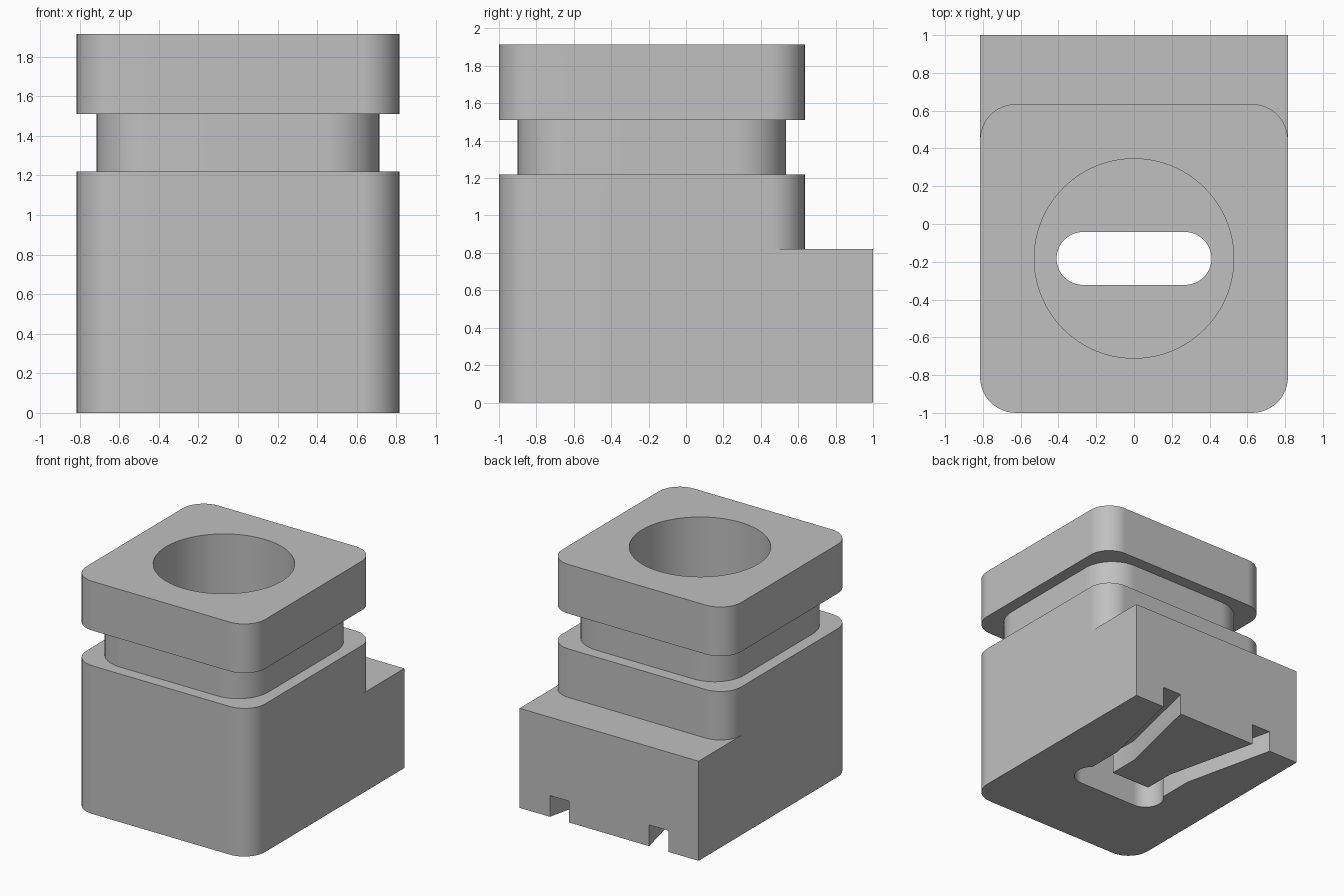
import bpy
import bmesh
import math

cube = bpy.data.objects.get("Cube")
if cube:
    bpy.data.objects.remove(cube, do_unlink=True)

grey = bpy.data.materials.new("plain grey")
grey.use_nodes = True
GREY = (0.53, 0.53, 0.53, 1)
grey.diffuse_color = GREY
grey.node_tree.nodes["Principled BSDF"].inputs["Base Color"].default_value = GREY

HALF_WIDTH = 0.815
FRONT, BACK = -1.0, 0.635
MID_Y = (FRONT + BACK) / 2


def rounded_rect(x, y0, y1, r, steps=12):
    """Outline of a rectangle with round corners, counter-clockwise."""
    corners = [(x - r, y1 - r), (r - x, y1 - r), (r - x, y0 + r), (x - r, y0 + r)]
    points = []
    for i, (cx, cy) in enumerate(corners):
        for k in range(steps + 1):
            a = (i + k / steps) * math.pi / 2
            p = (cx + r * math.cos(a), cy + r * math.sin(a))
            if not points or math.dist(p, points[-1]) > 1e-5:
                points.append(p)
    if math.dist(points[0], points[-1]) < 1e-5:
        points.pop()
    return points


def prism(name, outline, z0, z1):
    bm = bmesh.new()
    face = bm.faces.new([bm.verts.new((x, y, z0)) for x, y in outline])
    up = bmesh.ops.extrude_face_region(bm, geom=[face])["geom"]
    verts = [v for v in up if isinstance(v, bmesh.types.BMVert)]
    bmesh.ops.translate(bm, vec=(0, 0, z1 - z0), verts=verts)
    bmesh.ops.recalc_face_normals(bm, faces=bm.faces)
    mesh = bpy.data.meshes.new(name)
    bm.to_mesh(mesh)
    bm.free()
    mesh.materials.append(grey)
    obj = bpy.data.objects.new(name, mesh)
    bpy.context.collection.objects.link(obj)
    return obj


def combine(target, tool, operation):
    mod = target.modifiers.new(operation.lower(), "BOOLEAN")
    mod.operation = operation
    mod.solver = "EXACT"
    mod.object = tool
    bpy.context.view_layer.objects.active = target
    bpy.ops.object.modifier_apply(modifier=mod.name)
    bpy.data.objects.remove(tool, do_unlink=True)


# Solid parts: main block, rear ledge, narrow neck and top collar
outer = rounded_rect(HALF_WIDTH, FRONT, BACK, 0.19)
body = prism("housing", outer, 0, 1.22)
ledge = [(-HALF_WIDTH, 0), (HALF_WIDTH, 0), (HALF_WIDTH, 1), (-HALF_WIDTH, 1)]
combine(body, prism("rear_ledge", ledge, 0, 0.82), "UNION")
neck = rounded_rect(HALF_WIDTH - 0.1, FRONT + 0.1, BACK - 0.1, 0.27)
combine(body, prism("neck", neck, 1.0, 1.7), "UNION")
combine(body, prism("collar", outer, 1.51, 1.915), "UNION")

# Round bore from the top and the slot through its floor
R = 0.528
bore = rounded_rect(R, MID_Y - R, MID_Y + R, R, 24)
combine(body, prism("bore_cutter", bore, 0.4, 2.1), "DIFFERENCE")
slot = rounded_rect(0.41, MID_Y - 0.14, MID_Y + 0.14, 0.14)
combine(body, prism("slot_cutter", slot, -0.1, 0.6), "DIFFERENCE")

# Two bent channels under the base, from the slot out to the back
for side in (1, -1):
    path = [(0.18, -0.1), (0.36, -0.1), (0.36, 0.22),
            (0.563, 1.1), (0.388, 1.1), (0.18, 0.22)]
    channel = [(side * x, y) for x, y in path]
    combine(body, prism("channel_cutter", channel, -0.1, 0.175), "DIFFERENCE")

# Smooth round walls, crisp edges
for o in bpy.context.selected_objects:
    o.select_set(False)
body.select_set(True)
bpy.context.view_layer.objects.active = body
bpy.ops.object.shade_smooth_by_angle(angle=math.radians(30))
weighted = body.modifiers.new("weighted_normals", "WEIGHTED_NORMAL")
weighted.keep_sharp = True
